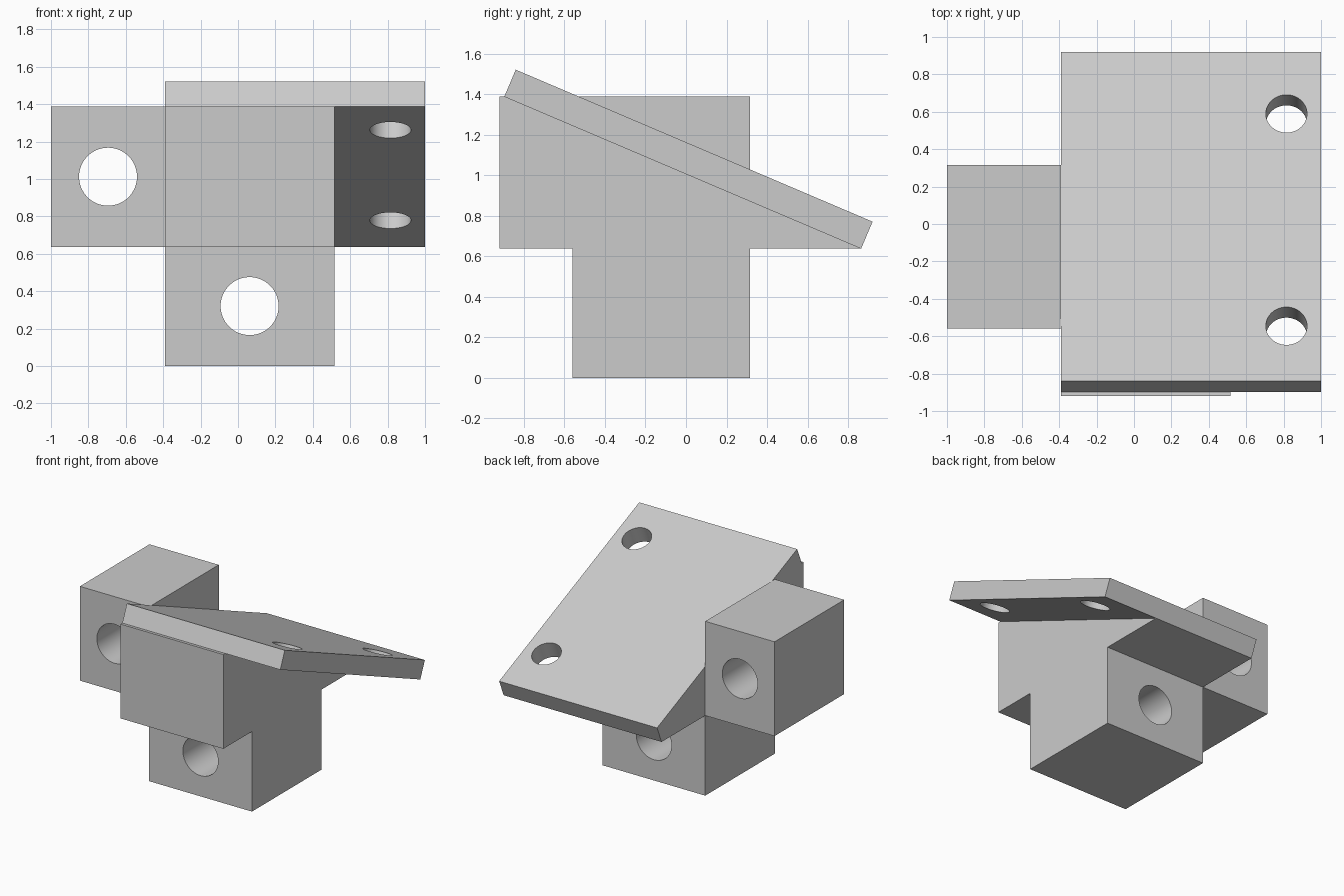
import bpy, bmesh
from math import atan2, pi
from mathutils import Vector

cube = bpy.data.objects.get("Cube")
if cube:
    bpy.data.objects.remove(cube, do_unlink=True)

grey = bpy.data.materials.new("light grey")
grey.use_nodes = True
GREY = (0.6, 0.6, 0.6, 1)
grey.diffuse_color = GREY
grey.node_tree.nodes["Principled BSDF"].inputs["Base Color"].default_value = GREY


def prism(name, profile, x0, x1):
    """Extrude a (y, z) outline along x."""
    bm = bmesh.new()
    face = bm.faces.new([bm.verts.new((x0, y, z)) for y, z in profile])
    ext = bmesh.ops.extrude_face_region(bm, geom=[face])
    moved = [v for v in ext["geom"] if isinstance(v, bmesh.types.BMVert)]
    bmesh.ops.translate(bm, verts=moved, vec=(x1 - x0, 0, 0))
    bmesh.ops.recalc_face_normals(bm, faces=bm.faces)
    mesh = bpy.data.meshes.new(name)
    bm.to_mesh(mesh)
    bm.free()
    mesh.materials.append(grey)
    obj = bpy.data.objects.new(name, mesh)
    bpy.context.collection.objects.link(obj)
    return obj


def drill(obj, center, radius, tilt, length):
    """Cut a round hole; the drill axis is z tilted about x."""
    bpy.ops.mesh.primitive_cylinder_add(vertices=64, radius=radius, depth=length,
                                        location=center, rotation=(tilt, 0, 0))
    cutter = bpy.context.object
    cutter.hide_render = True
    cutter.data.materials.append(grey)
    mod = obj.modifiers.new("hole", 'BOOLEAN')
    mod.operation = 'DIFFERENCE'
    mod.solver = 'EXACT'
    mod.object = cutter
    bpy.context.view_layer.objects.active = obj
    bpy.ops.object.modifier_apply(modifier=mod.name)
    bpy.data.objects.remove(cutter, do_unlink=True)


# Shared levels
LEFT, RIGHT = -0.39, 0.515
BACK, FRONT = 0.315, -0.56
MID, TOP = 0.637, 1.387

# Sloping plate: underside runs from high front to low back
high, low = Vector((-0.897, TOP)), Vector((0.864, MID))
along = (low - high).normalized()
up = Vector((-along.y, along.x)) * 0.145

# Pedestal and wedge under the plate
body = prism("pedestal_and_wedge",
             [(FRONT, 0), (BACK, 0), (BACK, MID), low, high,
              (-0.92, TOP), (-0.92, MID), (FRONT, MID)], LEFT, RIGHT)
drill(body, (0.062, -0.12, 0.32), 0.155, pi / 2, 2)

# Side block
block = prism("side_block",
              [(FRONT, MID), (BACK, MID), (BACK, TOP), (FRONT, TOP)], -1, LEFT)
drill(block, (-0.695, -0.12, 1.012), 0.155, pi / 2, 2)

# Mounting plate with two screw holes square to its face
plate = prism("sloping_plate", [high, low, low + up, high + up], LEFT, 1)
tilt = atan2(along.y, along.x)
for y in (0.533, -0.602):
    z = low.y + (y - low.x) * along.y / along.x
    drill(plate, (0.815, y, z), 0.11, tilt, 0.6)

# Smooth hole walls, crisp edges
bpy.ops.object.select_all(action='DESELECT')
for obj in (body, block, plate):
    obj.select_set(True)
bpy.context.view_layer.objects.active = body
bpy.ops.object.shade_smooth_by_angle(angle=pi / 6)
